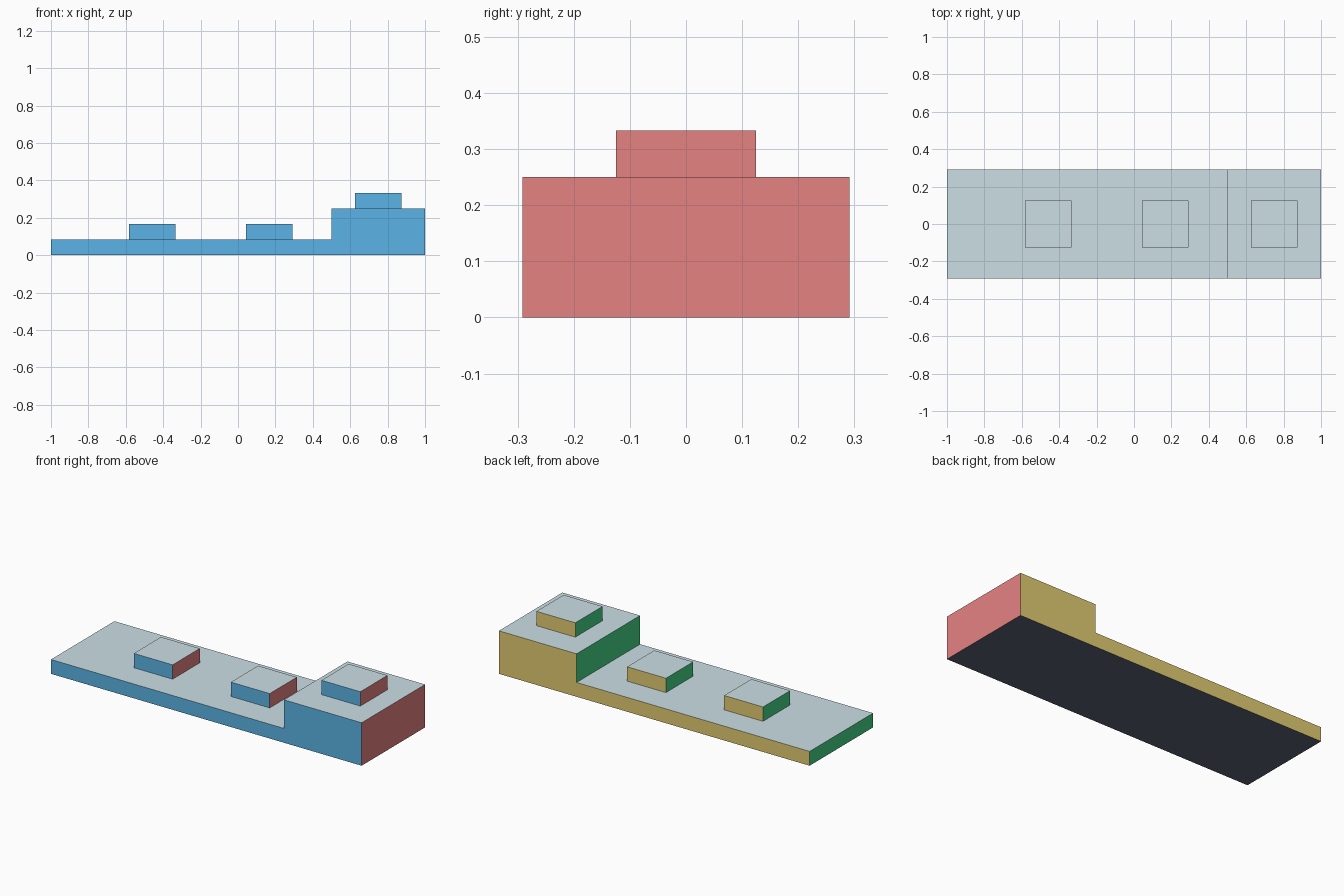
import bpy
import bmesh
from mathutils import Vector

default = bpy.data.objects.get("Cube")
if default:
    bpy.data.objects.remove(default, do_unlink=True)

U = 1 / 12  # building module


def linear(channel):
    c = channel / 255
    return c / 12.92 if c <= 0.04045 else ((c + 0.055) / 1.055) ** 2.4


def make_material(name, rgb):
    colour = [linear(c) for c in rgb] + [1]
    mat = bpy.data.materials.new(name)
    mat.use_nodes = True
    mat.diffuse_color = colour
    mat.node_tree.nodes["Principled BSDF"].inputs["Base Color"].default_value = colour
    return mat


# One colour for each facing direction
SIDES = [
    (Vector((0, -1, 0)), make_material("blue", (91, 179, 230))),
    (Vector((1, 0, 0)), make_material("red", (230, 130, 130))),
    (Vector((0, 1, 0)), make_material("yellow", (225, 204, 114))),
    (Vector((-1, 0, 0)), make_material("green", (66, 214, 136))),
    (Vector((0, 0, 1)), make_material("pale_grey", (204, 223, 229))),
    (Vector((0, 0, -1)), make_material("slate", (90, 98, 117))),
]


def extruded_part(name, profile, depth):
    """Extrude an x-z profile symmetrically along y and colour it by direction."""
    bm = bmesh.new()
    face = bm.faces.new([bm.verts.new((x * U, -depth * U / 2, z * U)) for x, z in profile])
    new = bmesh.ops.extrude_face_region(bm, geom=[face], use_keep_orig=True)["geom"]
    bmesh.ops.translate(bm, vec=(0, depth * U, 0),
                        verts=[g for g in new if isinstance(g, bmesh.types.BMVert)])
    bmesh.ops.recalc_face_normals(bm, faces=bm.faces)
    bm.normal_update()
    for f in bm.faces:
        f.material_index = max(range(len(SIDES)), key=lambda i: f.normal.dot(SIDES[i][0]))
    mesh = bpy.data.meshes.new(name)
    for _, mat in SIDES:
        mesh.materials.append(mat)
    bm.to_mesh(mesh)
    bm.free()
    obj = bpy.data.objects.new(name, mesh)
    bpy.context.collection.objects.link(obj)
    return obj


# Long slab with a raised block at one end
extruded_part("stepped_base",
              [(-12, 0), (12, 0), (12, 3), (6, 3), (6, 1), (-12, 1)], 7)

# Square studs
for name, x, z in (("outer_stud", -5.5, 1), ("middle_stud", 2, 1), ("raised_stud", 9, 3)):
    extruded_part(name, [(x - 1.5, z), (x + 1.5, z), (x + 1.5, z + 1), (x - 1.5, z + 1)], 3)
